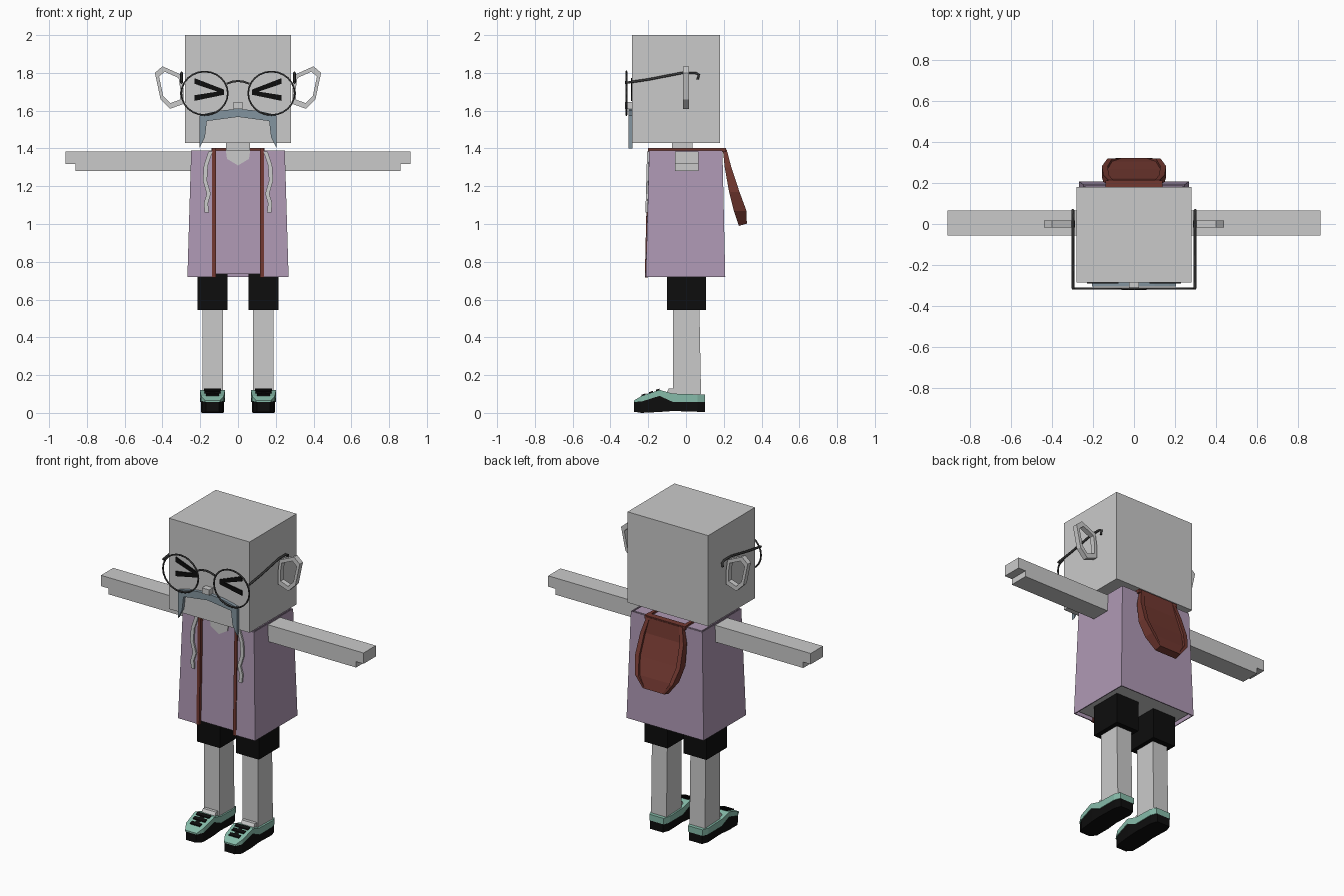
import bpy, bmesh, math
from mathutils import Vector

cube = bpy.data.objects.get("Cube")
if cube:
    bpy.data.objects.remove(cube)


def material(name, r, g, b):
    m = bpy.data.materials.new(name)
    m.use_nodes = True
    m.diffuse_color = (r, g, b, 1)
    m.node_tree.nodes["Principled BSDF"].inputs["Base Color"].default_value = (r, g, b, 1)
    return m


SKIN = material("pale grey skin", 0.59, 0.59, 0.59)
PURPLE = material("mauve cloth", 0.43, 0.32, 0.46)
BROWN = material("red brown trim", 0.17, 0.04, 0.03)
MINT = material("mint shoe", 0.24, 0.50, 0.40)
BLUE = material("blue grey hair", 0.23, 0.30, 0.35)
DARK = material("dark frame", 0.04, 0.04, 0.04)
BLACK = material("black", 0.004, 0.004, 0.004)


def loft(name, rings, mat, caps=True, closed=True):
    """Join rings of equal point count into a flat-faced skin."""
    bm = bmesh.new()
    rows = [[bm.verts.new(p) for p in ring] for ring in rings]
    n = len(rows[0])
    for a, b in zip(rows, rows[1:]):
        for i in range(n if closed else n - 1):
            j = (i + 1) % n
            bm.faces.new((a[i], a[j], b[j], b[i]))
    if caps:
        bm.faces.new(rows[0])
        bm.faces.new(rows[-1])
    bmesh.ops.recalc_face_normals(bm, faces=bm.faces)
    me = bpy.data.meshes.new(name)
    bm.to_mesh(me)
    bm.free()
    me.materials.append(mat)
    ob = bpy.data.objects.new(name, me)
    bpy.context.collection.objects.link(ob)
    return ob


def rect(x0, x1, y0, y1, z):
    return [(x0, y0, z), (x1, y0, z), (x1, y1, z), (x0, y1, z)]


def box(name, x, y, z, mat):
    return loft(name, [rect(*x, *y, z[0]), rect(*x, *y, z[1])], mat)


def plate(name, pts, y0, y1, mat):
    """Extrude an x-z outline along y."""
    return loft(name, [[(x, y, z) for x, z in pts] for y in (y0, y1)], mat)


def tube(name, pts, radius, mat, cyclic=False):
    cu = bpy.data.curves.new(name, "CURVE")
    cu.dimensions = "3D"
    cu.bevel_depth = radius
    cu.bevel_resolution = 1
    cu.use_fill_caps = True
    sp = cu.splines.new("POLY")
    sp.points.add(len(pts) - 1)
    for p, co in zip(sp.points, pts):
        p.co = (*co, 1)
    sp.use_cyclic_u = cyclic
    cu.materials.append(mat)
    ob = bpy.data.objects.new(name, cu)
    bpy.context.collection.objects.link(ob)
    bpy.ops.object.select_all(action="DESELECT")
    ob.select_set(True)
    bpy.context.view_layer.objects.active = ob
    bpy.ops.object.convert(target="MESH")
    return ob


# Head, nose and neck
box("head", (-0.28, 0.28), (-0.285, 0.18), (1.43, 2.0), SKIN)
box("nose", (-0.025, 0.025), (-0.322, -0.28), (1.61, 1.645), SKIN)
box("neck", (-0.063, 0.063), (-0.075, 0.035), (1.36, 1.44), SKIN)

# Moustache: one half outline, mirrored
top = [(0, 1.61), (0.10, 1.60), (0.17, 1.585), (0.205, 1.575), (0.205, 1.40)]
under = [(0.175, 1.46), (0.165, 1.545), (0.09, 1.555), (0, 1.567)]
half = top + under
plate("moustache", half + [(-x, z) for x, z in reversed(half[1:-1])], -0.305, -0.284, BLUE)

# Shirt body with a skin underside, and the open coat around it
shirt = loft("shirt", [rect(-0.25, 0.25, -0.196, 0.19, 0.735),
                       rect(-0.235, 0.235, -0.182, 0.18, 1.39)], PURPLE)
shirt.data.materials.append(SKIN)
for f in shirt.data.polygons:
    f.material_index = 1 if f.normal.z < -0.5 else 0


def coat_ring(w, f, b, z):
    return [(-0.125, f, z), (-w, f, z), (-w, b, z), (w, b, z), (w, f, z), (0.125, f, z)]


coat = loft("coat", [coat_ring(0.265, -0.21, 0.205, 0.72),
                     coat_ring(0.245, -0.192, 0.19, 1.39)], PURPLE, caps=False, closed=False)
thick = coat.modifiers.new("thickness", "SOLIDIFY")
thick.thickness = 0.008
thick.offset = 0

# Skin showing at the V neck
plate("neckline", [(-0.065, 1.392), (-0.058, 1.345), (0, 1.31), (0.058, 1.345), (0.065, 1.392)],
      -0.188, -0.17, SKIN)

# Hood hanging at the back: y front, y back, z, half width
hood_rows = [(0.195, 0.215, 1.395, 0.125), (0.205, 0.24, 1.30, 0.15), (0.228, 0.283, 1.17, 0.157),
             (0.253, 0.32, 1.07, 0.13), (0.28, 0.322, 0.99, 0.075)]
rings = []
for i, (f, b, z, w) in enumerate(hood_rows):
    inner, dip = w * 0.82, (0.0 if i in (0, 4) else 0.014)
    zb = z + 0.012 if i == 4 else z
    rings.append([(-w, f, z), (w, f, z), (w, b, zb), (inner, b, zb), (inner, b - dip, zb),
                  (-inner, b - dip, zb), (-inner, b, zb), (-w, b, zb)])
loft("hood", rings, BROWN)
box("hood_collar", (-0.14, 0.14), (0.175, 0.212), (1.38, 1.402), BROWN)

LACE = [(0.145, 1.385), (0.17, 1.31), (0.175, 1.23), (0.155, 1.16), (0.17, 1.11), (0.165, 1.06)]
EAR = [(0.30, 1.79), (0.40, 1.835), (0.44, 1.80), (0.41, 1.66), (0.36, 1.61), (0.29, 1.635),
       (0.288, 1.71)]
# Shoe stations: y, half width, sole bottom, sole top, upper top
SHOE = [(-0.275, 0.035, 0.006, 0.058, 0.066), (-0.235, 0.056, 0.0, 0.06, 0.09),
        (-0.14, 0.062, 0.005, 0.09, 0.122), (-0.07, 0.060, 0.01, 0.058, 0.102),
        (0.06, 0.060, 0.006, 0.058, 0.098), (0.1, 0.045, 0.006, 0.058, 0.096)]

for s, side in ((1, "left"), (-1, "right")):
    def span(a, b):
        return tuple(sorted((s * a, s * b)))

    # Arm with a stepped hand tip
    arm = [(0.23, 1.28), (0.86, 1.28), (0.86, 1.317), (0.912, 1.317), (0.912, 1.385), (0.23, 1.385)]
    plate(side + "_arm", [(s * x, z) for x, z in arm], -0.057, 0.065, SKIN)

    # Coat trim, front and over the shoulder
    trim = span(0.117, 0.137)
    loft(side + "_coat_trim", [rect(*trim, -0.218, -0.2, 0.718),
                               rect(*trim, -0.202, -0.18, 1.402)], BROWN)
    box(side + "_shoulder_trim", trim, (-0.2, 0.21), (1.385, 1.402), BROWN)

    # Drawstring lying on the coat
    strip = []
    for x, z in LACE:
        y = -0.198 - (1.385 - z) * 0.027
        strip.append(rect(*span(x - 0.011, x + 0.011), y - 0.008, y + 0.008, z))
    loft(side + "_drawstring", strip, SKIN)

    # Ear ring
    centre = Vector((0.355, 1.725))
    ear = []
    for p in EAR:
        x, z = centre + (Vector(p) - centre) * 0.74
        ear.append([(s * p[0], -0.016, p[1]), (s * p[0], 0.016, p[1]),
                    (s * x, 0.016, z), (s * x, -0.016, z)])
    loft(side + "_ear", ear + ear[:1], SKIN, caps=False)

    # Spectacles: rim and temple
    rim = [(s * 0.177 + 0.123 * math.cos(t * math.tau / 24), -0.316,
            1.692 + 0.115 * math.sin(t * math.tau / 24)) for t in range(24)]
    tube(side + "_lens_rim", rim, 0.005, DARK, cyclic=True)
    temple = [(-0.316, 1.748), (-0.2, 1.765), (-0.02, 1.80), (0.05, 1.80), (0.068, 1.79),
              (0.062, 1.765)]
    tube(side + "_temple", [(s * 0.299, y, z) for y, z in temple], 0.007, DARK)

    # Squeezed-shut eye strokes
    for part, outer, inner in (("upper", (1.772, 1.742), (1.712, 1.690)),
                               ("lower", (1.682, 1.652), (1.706, 1.684))):
        pts = [(0.23, outer[0]), (0.075, inner[0]), (0.075, inner[1]), (0.23, outer[1])]
        plate(f"{side}_eye_{part}", [(s * x, z) for x, z in pts], -0.292, -0.284, BLACK)

    # Shorts and leg
    box(side + "_shorts", span(0.055, 0.215), (-0.1, 0.105), (0.545, 0.742), BLACK)
    loft(side + "_leg", [rect(*span(0.08, 0.187), -0.07, 0.08, 0.08),
                         rect(*span(0.08, 0.187), -0.068, 0.07, 0.6)], SKIN)

    # Shoe: sole, upper, instep and laces
    cx = s * 0.135

    def sections(low, high, grow):
        return [[(cx - r[1] - grow, r[0], r[low]), (cx + r[1] + grow, r[0], r[low]),
                 (cx + r[1] + grow, r[0], r[high]), (cx - r[1] - grow, r[0], r[high])] for r in SHOE]

    loft(side + "_sole", sections(2, 3, 0), BLACK)
    loft(side + "_shoe_upper", sections(3, 4, 0.005), MINT)
    loft(side + "_instep", [rect(cx - 0.045, cx + 0.045, -0.115, 0.07, 0.09),
                            rect(cx - 0.045, cx + 0.045, -0.09, 0.07, 0.13)], SKIN)
    for i, (y, w) in enumerate(((-0.225, 0.035), (-0.185, 0.042), (-0.15, 0.046))):
        z = 0.09 + (y + 0.235) * 0.337
        loft(f"{side}_lace_{i}", [
            [(cx - w, yy, zz), (cx + w, yy, zz), (cx + w, yy, zz + 0.008), (cx - w, yy, zz + 0.008)]
            for yy, zz in ((y - 0.01, z - 0.005), (y + 0.01, z + 0.002))], BLACK)
    loft(side + "_tongue", [rect(cx - 0.014, cx + 0.014, yy, yy + 0.001, zz)
                            for yy, zz in ((-0.23, 0.095), (-0.15, 0.122))], BLACK)

# Spectacle bridge
tube("bridge", [(x, -0.316, 1.757 - 4 * x * x) for x in (-0.06, -0.03, 0, 0.03, 0.06)], 0.006, DARK)
